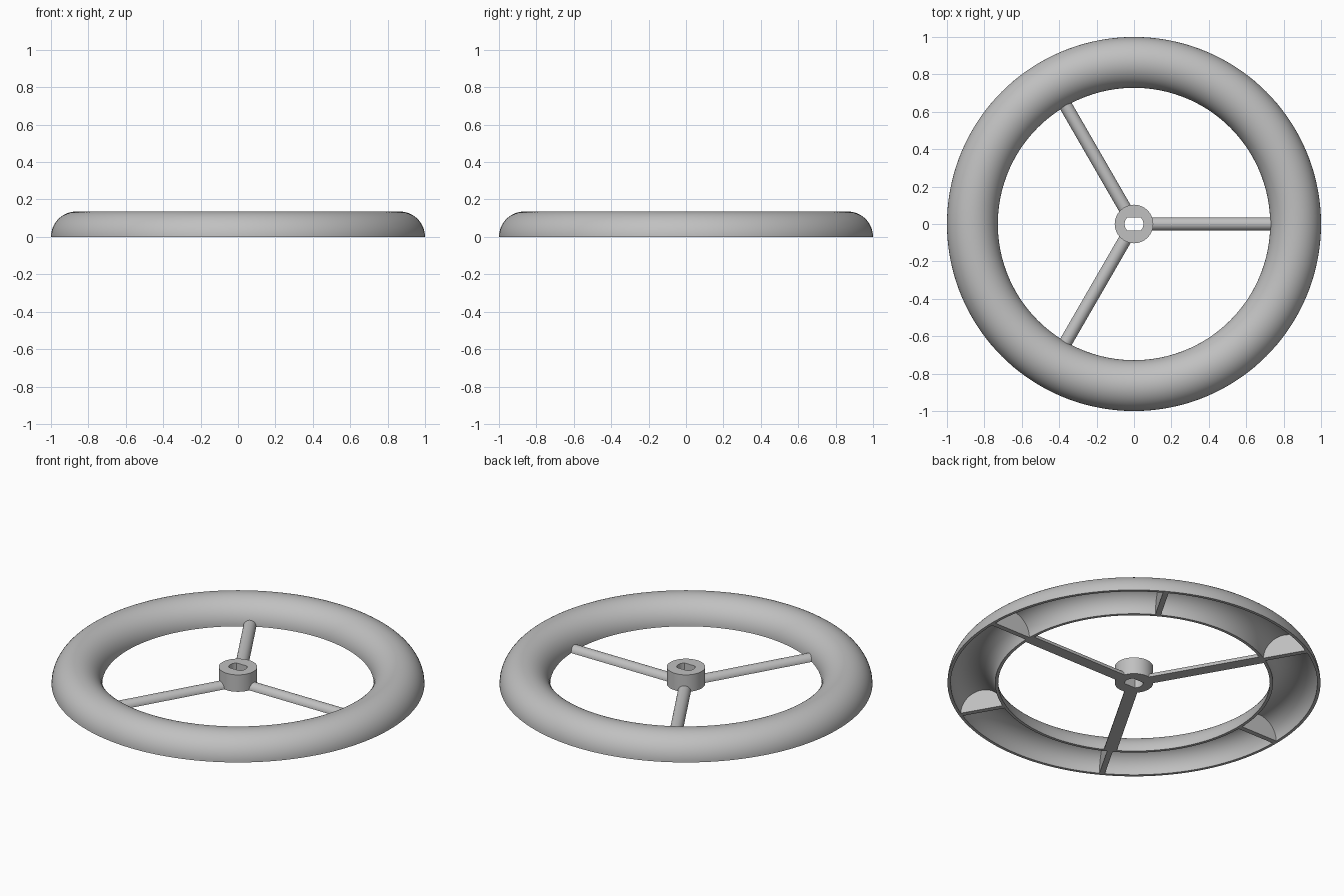
import bpy, bmesh
from math import sin, cos, pi, radians
from mathutils import Matrix, Vector

RING_R, TUBE_R, WALL = 0.864, 0.136, 0.017
SPOKE_R, RIB_T = 0.035, 0.03
HUB_R, HUB_H, BORE_R, BORE_FLAT = 0.103, 0.10, 0.05, 0.0354

cube = bpy.data.objects.get("Cube")
if cube:
    bpy.data.objects.remove(cube)

grey = bpy.data.materials.new("plain grey")
grey.use_nodes = True
colour = (0.53, 0.53, 0.53, 1)
grey.diffuse_color = colour
grey.node_tree.nodes["Principled BSDF"].inputs["Base Color"].default_value = colour


def finish(name, bm):
    bmesh.ops.remove_doubles(bm, verts=bm.verts, dist=1e-5)
    bmesh.ops.recalc_face_normals(bm, faces=bm.faces)
    mesh = bpy.data.meshes.new(name)
    bm.to_mesh(mesh)
    bm.free()
    mesh.materials.append(grey)
    obj = bpy.data.objects.new(name, mesh)
    bpy.context.collection.objects.link(obj)
    bpy.ops.object.select_all(action="DESELECT")
    obj.select_set(True)
    bpy.context.view_layer.objects.active = obj
    bpy.ops.object.shade_smooth_by_angle(angle=radians(35))
    return obj


def arc(radius, steps):
    return [(radius * cos(pi * i / steps), radius * sin(pi * i / steps))
            for i in range(steps + 1)]


def half_round(name, radius, length, matrix, steps=24):
    """Half disc with its flat side down, extruded along local +x."""
    bm = bmesh.new()
    face = bm.faces.new([bm.verts.new((0, y, z)) for y, z in arc(radius, steps)])
    out = bmesh.ops.extrude_face_region(bm, geom=[face], use_keep_orig=True)
    moved = [v for v in out["geom"] if isinstance(v, bmesh.types.BMVert)]
    bmesh.ops.translate(bm, verts=moved, vec=(length, 0, 0))
    bm.transform(matrix)
    return finish(name, bm)


# Hollow rim: half-round shell open underneath
bm = bmesh.new()
section = arc(TUBE_R, 32) + arc(TUBE_R - WALL, 32)[::-1]
verts = [bm.verts.new((RING_R + x, 0, z)) for x, z in section]
edges = [bm.edges.new((a, b)) for a, b in zip(verts, verts[1:] + verts[:1])]
bmesh.ops.spin(bm, geom=verts + edges, cent=(0, 0, 0), axis=(0, 0, 1),
               angle=2 * pi, steps=144, use_merge=True)
finish("rim", bm)

# Stiffening ribs inside the rim
for i in range(6):
    place = (Matrix.Rotation(i * pi / 3, 4, "Z")
             @ Matrix.Translation((RING_R, RIB_T / 2, 0))
             @ Matrix.Rotation(-pi / 2, 4, "Z"))
    half_round(f"rib_{i + 1}", TUBE_R - WALL / 2, RIB_T, place)

# Half-round spokes
for i in range(3):
    start = HUB_R - 0.015
    place = Matrix.Rotation(i * 2 * pi / 3, 4, "Z") @ Matrix.Translation((start, 0, 0))
    half_round(f"spoke_{i + 1}", SPOKE_R, RING_R - TUBE_R + 0.012 - start, place)

# Hub with a double-flat bore
bm = bmesh.new()
N = 64
loops = []
for z, bore in ((0, False), (HUB_H, False), (HUB_H, True), (0, True)):
    loop = []
    for i in range(N):
        c, s = cos(2 * pi * i / N), sin(2 * pi * i / N)
        if bore:
            y = max(-BORE_FLAT, min(BORE_FLAT, BORE_R * s))
            loop.append(bm.verts.new((BORE_R * c, y, z)))
        else:
            loop.append(bm.verts.new((HUB_R * c, HUB_R * s, z)))
    loops.append(loop)
for a, b in zip(loops, loops[1:] + loops[:1]):
    for i in range(N):
        j = (i + 1) % N
        bm.faces.new((a[i], a[j], b[j], b[i]))
finish("hub", bm)
